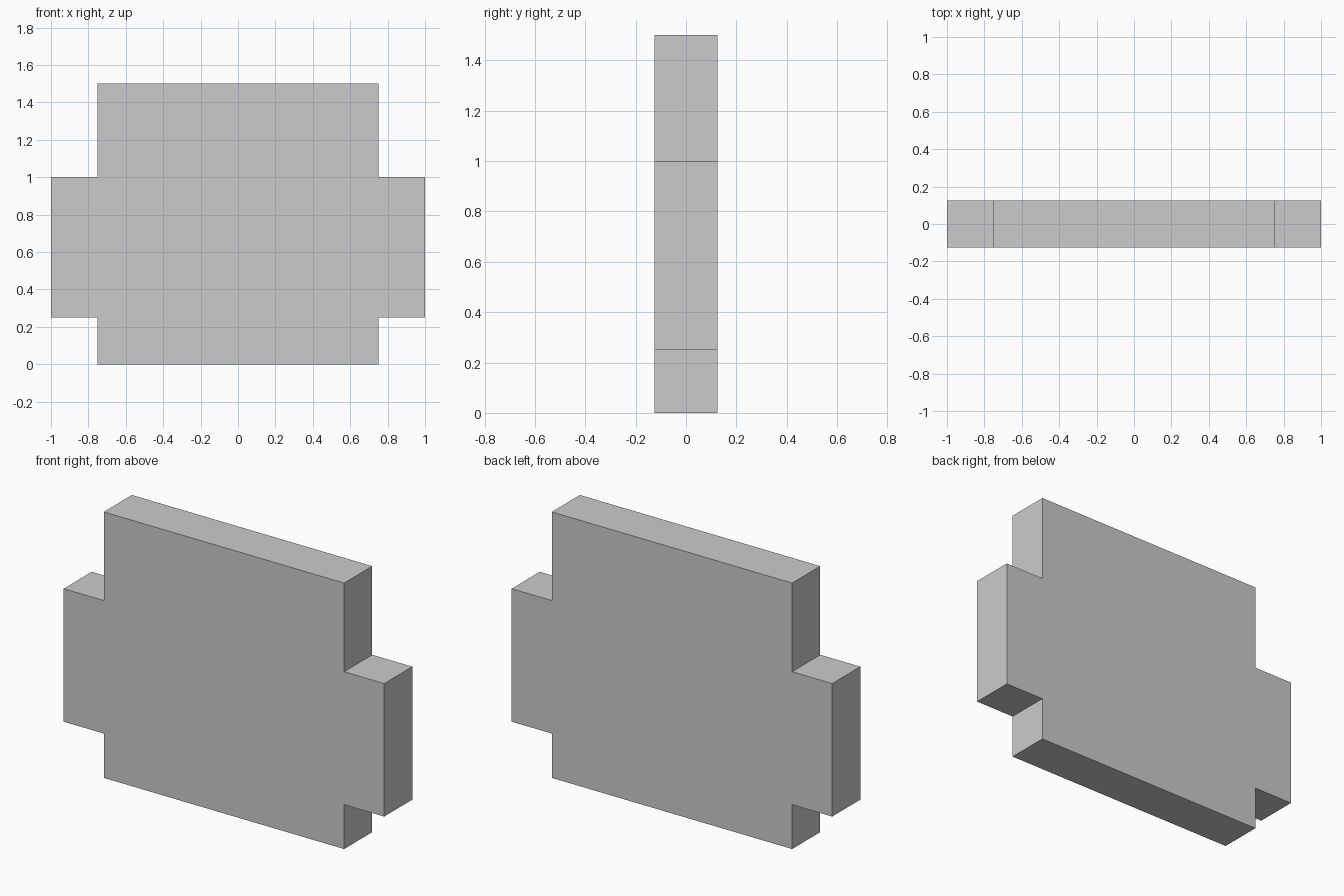
import bpy
import bmesh

if "Cube" in bpy.data.objects:
    bpy.data.objects.remove(bpy.data.objects["Cube"])

DEPTH = 0.25

# Right half of the front outline, bottom to top (x, z)
half = [(0.75, 0), (0.75, 0.25), (1, 0.25), (1, 1), (0.75, 1), (0.75, 1.5)]
outline = half + [(-x, z) for x, z in reversed(half)]

# Stepped plate: outline face extruded through its thickness
bm = bmesh.new()
face = bm.faces.new([bm.verts.new((x, -DEPTH / 2, z)) for x, z in outline])
extruded = bmesh.ops.extrude_face_region(bm, geom=[face], use_keep_orig=True)
moved = [g for g in extruded["geom"] if isinstance(g, bmesh.types.BMVert)]
bmesh.ops.translate(bm, verts=moved, vec=(0, DEPTH, 0))
bmesh.ops.recalc_face_normals(bm, faces=bm.faces)

mesh = bpy.data.meshes.new("stepped_plate")
bm.to_mesh(mesh)
bm.free()
plate = bpy.data.objects.new("stepped_plate", mesh)
bpy.context.collection.objects.link(plate)
